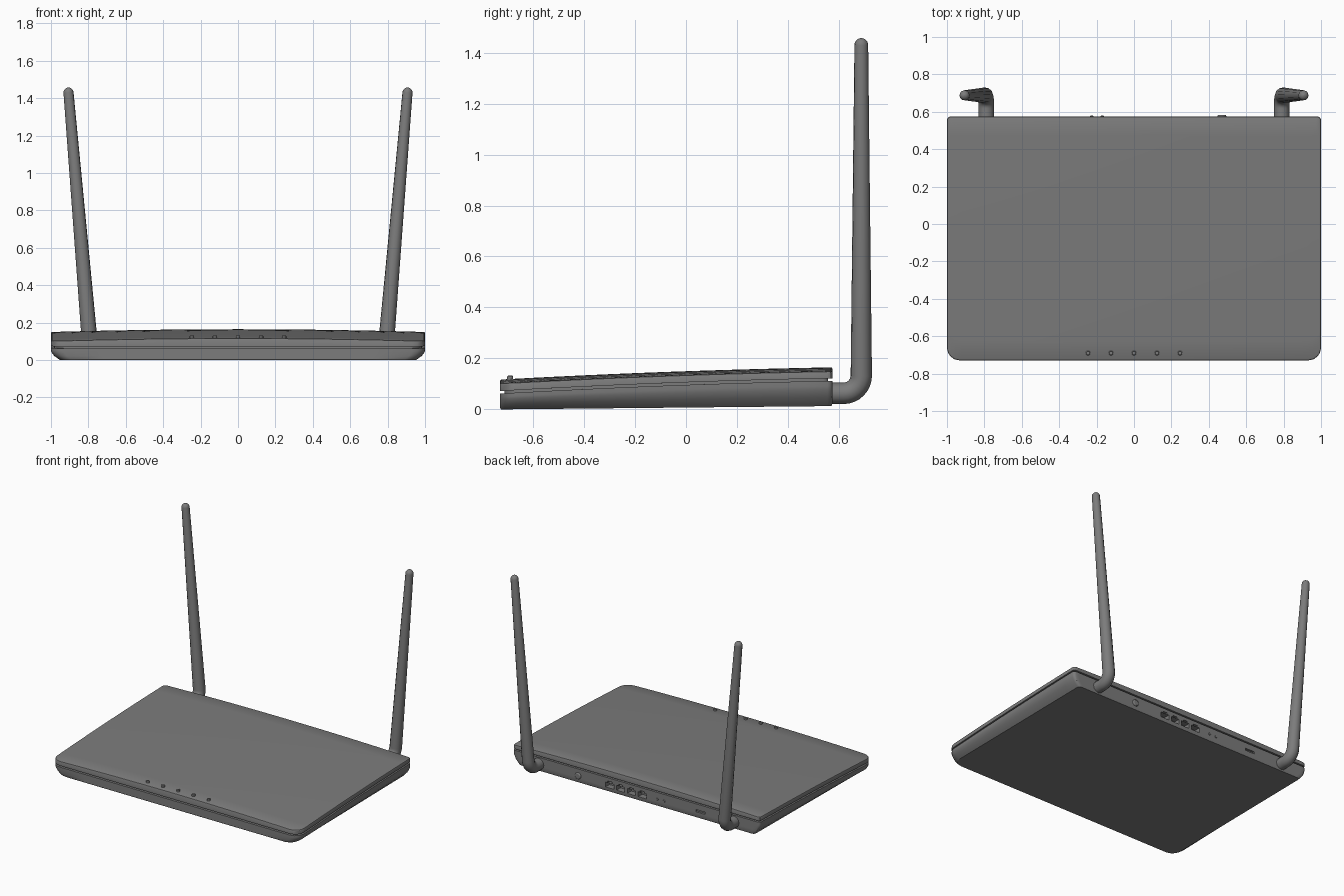
import bpy, bmesh, math
from mathutils import Vector

if "Cube" in bpy.data.objects:
    bpy.data.objects.remove(bpy.data.objects["Cube"], do_unlink=True)

FRONT, BACK = -0.73, 0.575

# single matte grey plastic
grey = bpy.data.materials.new("grey_plastic")
grey.use_nodes = True
GREY = (0.2, 0.2, 0.2, 1)
grey.diffuse_color = GREY
bsdf = grey.node_tree.nodes["Principled BSDF"]
bsdf.inputs["Base Color"].default_value = GREY
bsdf.inputs["Roughness"].default_value = 0.6


def finish(obj, angle=30):
    obj.data.materials.clear()
    obj.data.materials.append(grey)
    bpy.ops.object.select_all(action="DESELECT")
    obj.select_set(True)
    bpy.context.view_layer.objects.active = obj
    bpy.ops.object.shade_smooth_by_angle(angle=math.radians(angle))
    return obj


def from_bmesh(name, bm):
    bmesh.ops.recalc_face_normals(bm, faces=bm.faces)
    mesh = bpy.data.meshes.new(name)
    bm.to_mesh(mesh)
    bm.free()
    obj = bpy.data.objects.new(name, mesh)
    bpy.context.collection.objects.link(obj)
    return obj


# heights of the curved case
def along(y):
    t = (y - FRONT) / (BACK - FRONT)
    return 1.5 * t - 0.5 * t * t


def floor(x, y):
    return 0.013 * (y - FRONT) / (BACK - FRONT)


def seam(x, y):
    return 0.062 + 0.05 * along(y)


def lid_low(x, y):
    return seam(x, y) + 0.01


def lid_top(x, y):
    return 0.102 + 0.048 * along(y) + 0.015 * (1 - x * x)


def blend(f):
    return lambda x, y: floor(x, y) * (1 - f) + seam(x, y) * f


def corner(x, r):
    """How far a rounded corner of radius r pulls the edge in at x."""
    d = max(0, abs(x) - 1 + r)
    return r - math.sqrt(max(0, r * r - d * d))


HALF = [1, 0.997, 0.99, 0.98, 0.96, 0.93, 0.75, 0.5, 0.25]
XS = [-x for x in HALF] + [0] + HALF[::-1]
ROWS = 14


def slab(name, levels):
    """Stack of rounded outlines (height function, side inset, end inset)."""
    bm = bmesh.new()
    nx, ny = len(XS), ROWS
    edge = ([(i, 0) for i in range(nx)] + [(nx - 1, j) for j in range(1, ny)]
            + [(i, ny - 1) for i in range(nx - 2, -1, -1)]
            + [(0, j) for j in range(ny - 2, 0, -1)])
    below = None
    for k, (height, side, end) in enumerate(levels):
        capped = k in (0, len(levels) - 1)
        keys = [(i, j) for i in range(nx) for j in range(ny)] if capped else edge
        grid = {}
        for i, j in keys:
            lo = FRONT + end + corner(XS[i], 0.07)
            hi = BACK - end - corner(XS[i], 0.02)
            x, y = XS[i] * (1 - side), lo + (hi - lo) * j / (ny - 1)
            grid[i, j] = bm.verts.new((x, y, height(x, y)))
        if capped:
            for i in range(nx - 1):
                for j in range(ny - 1):
                    bm.faces.new([grid[i, j], grid[i + 1, j],
                                  grid[i + 1, j + 1], grid[i, j + 1]])
        if below:
            for a, b in zip(edge, edge[1:] + edge[:1]):
                bm.faces.new([below[a], below[b], grid[b], grid[a]])
        below = grid
    return from_bmesh(name, bm)


def box(bm, x, z, width, height, depth):
    """Box centred on the back wall."""
    made = bmesh.ops.create_cube(bm, size=1)["verts"]
    for v in made:
        v.co = Vector((x + v.co.x * width, BACK + v.co.y * depth, z + v.co.z * height))


def round_part(name, x, y, z, radius, depth, backward):
    bpy.ops.mesh.primitive_cylinder_add(vertices=20, radius=radius, depth=depth, location=(x, y, z))
    obj = bpy.context.object
    obj.name = name
    if backward:
        obj.rotation_euler.x = math.pi / 2
    mod = obj.modifiers.new("soft_rim", "BEVEL")
    mod.width, mod.segments = radius * 0.3, 2
    mod.limit_method = "ANGLE"
    return finish(obj)


# case: lower shell, recessed seam, lid
base = slab("lower_shell", [(floor, 0.047, 0.004), (blend(0.1), 0.038, 0.0),
                            (blend(0.35), 0.016, 0), (blend(0.65), 0.002, 0),
                            (blend(0.8), 0, 0), (seam, 0, 0)])
finish(slab("seam_core", [(blend(0.9), 0.017, 0.017),
                          (lambda x, y: lid_low(x, y) + 0.005, 0.017, 0.017)]))
finish(slab("lid", [(lid_low, 0, 0),
                    (lambda x, y: lid_top(x, y) - 0.006, 0, 0),
                    (lambda x, y: lid_top(x, y) - 0.002, 0.002, 0.002),
                    (lid_top, 0.006, 0.006)]))

# network sockets and a reset slot sunk into the back wall
cut = bmesh.new()
for n in range(4):
    px = 0.215 - 0.088 * n
    box(cut, px, 0.058, 0.066, 0.036, 0.09)
    box(cut, px, 0.082, 0.034, 0.0118, 0.09)
box(cut, -0.52, 0.062, 0.075, 0.016, 0.03)
cutter = from_bmesh("socket_cutter", cut)
cutter.hide_render = True
mod = base.modifiers.new("sockets", "BOOLEAN")
mod.operation, mod.solver, mod.object = "DIFFERENCE", "EXACT", cutter
bpy.context.view_layer.objects.active = base
bpy.ops.object.modifier_apply(modifier=mod.name)
bpy.data.objects.remove(cutter, do_unlink=True)
finish(base)

# power jack and two small buttons on the back
round_part("power_jack", 0.47, BACK, 0.062, 0.024, 0.018, True)
for n, x in enumerate((-0.17, -0.225)):
    round_part(f"back_button_{n + 1}", x, BACK, 0.062, 0.009, 0.008, True)

# row of indicator lights along the front of the lid
for n in range(5):
    x = (n - 2) * 0.123
    round_part(f"indicator_{n + 1}", x, -0.69, lid_top(x, -0.69) + 0.003, 0.012, 0.02, False)


# antennas: stub, elbow, tapering mast with a rounded tip
def antenna(name, side):
    up, out = Vector((0.085 * side, 0, 1)), Vector((0, 1, 0))
    start, bend = Vector((0.79 * side, 0.618, 0.063)), 0.07
    path = [(start - out * 0.06, 0.042), (start, 0.042)]
    for k in range(1, 9):
        a = k * math.pi / 16
        path.append((start + out * bend * math.sin(a) + up * bend * (1 - math.cos(a)), 0.042))
    foot = path[-1][0]
    reach = (1.43 - foot.z) * up
    path.append((foot + reach, 0.027))
    for k in range(1, 6):
        a = k * math.pi / 10.5
        path.append((foot + reach + up * 0.027 * math.sin(a), 0.027 * math.cos(a)))
    curve = bpy.data.curves.new(name, "CURVE")
    curve.dimensions = "3D"
    curve.bevel_depth, curve.bevel_resolution = 1, 4
    curve.use_fill_caps = True
    spline = curve.splines.new("POLY")
    spline.points.add(len(path) - 1)
    for point, (co, radius) in zip(spline.points, path):
        point.co = (*co, 1)
        point.radius = radius
    obj = bpy.data.objects.new(name, curve)
    bpy.context.collection.objects.link(obj)
    bpy.ops.object.select_all(action="DESELECT")
    obj.select_set(True)
    bpy.context.view_layer.objects.active = obj
    bpy.ops.object.convert(target="MESH")
    finish(bpy.context.object, 40)


antenna("left_antenna", 1)
antenna("right_antenna", -1)
